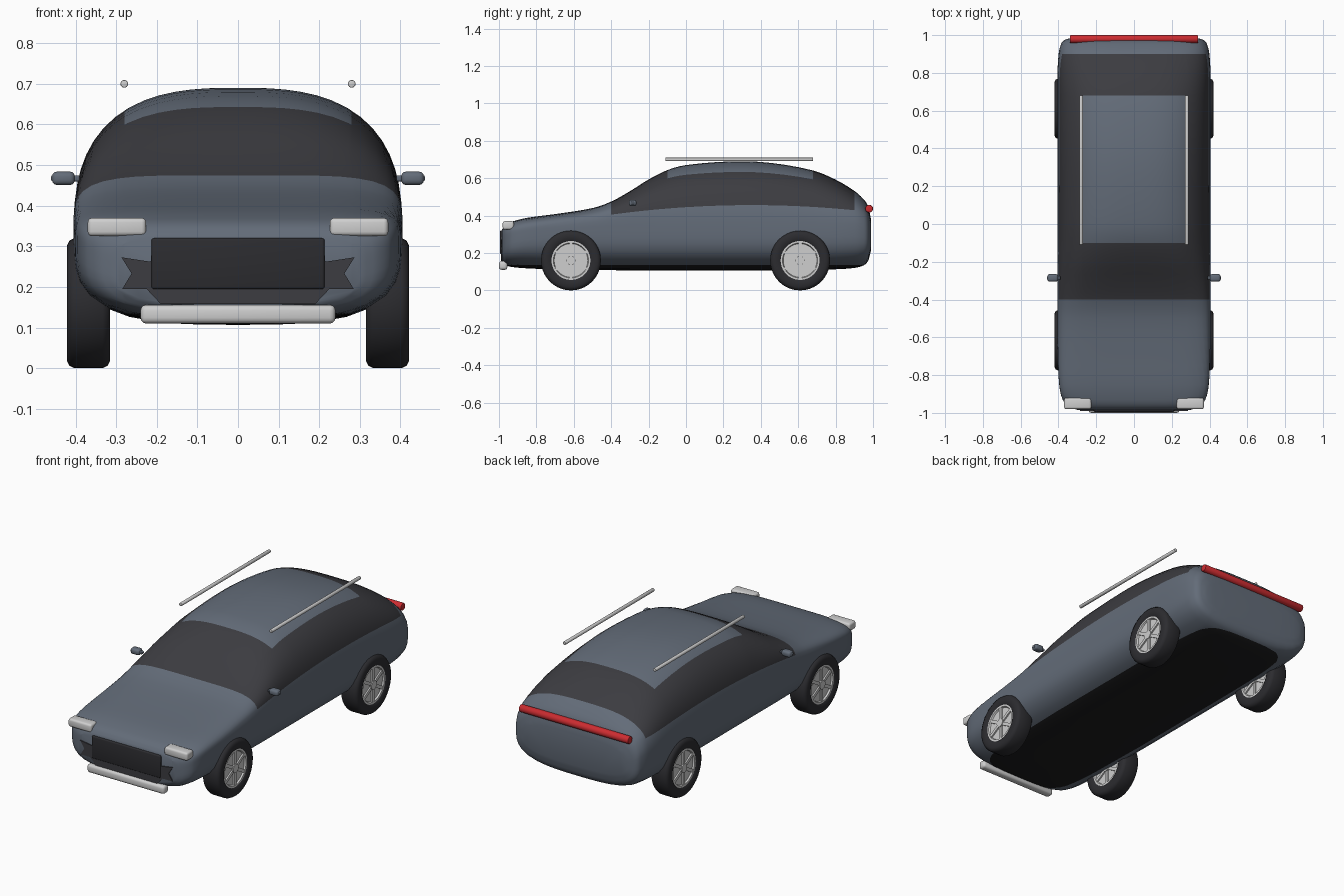
import bpy, bmesh, math
from mathutils import Matrix, Vector

if "Cube" in bpy.data.objects:
    bpy.data.objects.remove(bpy.data.objects["Cube"])


def material(name, rgb):
    m = bpy.data.materials.new(name)
    m.diffuse_color = (*rgb, 1)
    m.use_nodes = True
    m.node_tree.nodes["Principled BSDF"].inputs["Base Color"].default_value = m.diffuse_color
    return m


PAINT = material("slate_paint", (0.125, 0.15, 0.19))
GLASS = material("dark_glass", (0.045, 0.045, 0.052))
UNDER = material("underbody_black", (0.012, 0.012, 0.013))
RUBBER = material("rubber", (0.025, 0.025, 0.029))
SILVER = material("silver", (0.62, 0.62, 0.62))
RED = material("red_lens", (0.6, 0.025, 0.03))


def finish(bm, name, mats, angle=40):
    bmesh.ops.recalc_face_normals(bm, faces=bm.faces)
    me = bpy.data.meshes.new(name)
    bm.to_mesh(me)
    bm.free()
    ob = bpy.data.objects.new(name, me)
    bpy.context.collection.objects.link(ob)
    for m in mats:
        me.materials.append(m)
    bpy.ops.object.select_all(action='DESELECT')
    ob.select_set(True)
    bpy.context.view_layer.objects.active = ob
    bpy.ops.object.shade_smooth_by_angle(angle=math.radians(angle))
    return ob


def box(name, lo, hi, mat, bevel=0.01, seg=3):
    lo, hi = Vector(lo), Vector(hi)
    bm = bmesh.new()
    bmesh.ops.create_cube(bm, size=1)
    for v in bm.verts:
        v.co = (lo + hi) / 2 + Vector(a * b for a, b in zip(v.co, hi - lo))
    bmesh.ops.bevel(bm, geom=bm.edges[:], offset=bevel, segments=seg,
                    profile=0.5, affect='EDGES')
    return finish(bm, name, [mat])


def rod(name, centre, radius, length, axis, mat):
    bm = bmesh.new()
    bmesh.ops.create_cone(bm, cap_ends=True, segments=16, radius1=radius,
                          radius2=radius, depth=length)
    caps = [e for e in bm.edges if abs(e.verts[0].co.z - e.verts[1].co.z) < 1e-5]
    bmesh.ops.bevel(bm, geom=caps, offset=radius * 0.25, segments=2,
                    profile=0.5, affect='EDGES')
    rot = Matrix.Rotation(math.pi / 2, 4, 'Y' if axis == 'X' else 'X')
    bm.transform(Matrix.Translation(centre) @ rot)
    return finish(bm, name, [mat])


# Body stations: y, top, bottom, half width, waist height, top roundness
STATIONS = [
    (-0.984, .325, .155, .300, .24, 5.0), (-0.965, .350, .135, .345, .26, 5.0),
    (-0.93, .368, .125, .378, .28, 5.0), (-0.85, .388, .118, .396, .30, 5.0),
    (-0.70, .408, .112, .403, .31, 5.0), (-0.50, .440, .109, .405, .32, 5.0),
    (-0.40, .475, .108, .405, .32, 4.8), (-0.30, .530, .107, .405, .32, 4.0),
    (-0.20, .593, .107, .405, .32, 3.3), (-0.10, .643, .107, .405, .32, 2.9),
    (0.00, .670, .107, .405, .32, 2.8), (0.25, .690, .107, .405, .32, 2.75),
    (0.45, .682, .107, .405, .32, 2.75), (0.68, .641, .109, .405, .32, 2.8),
    (0.80, .592, .113, .405, .32, 2.9), (0.90, .532, .120, .399, .32, 3.0),
    (0.95, .487, .134, .387, .31, 3.1), (0.975, .447, .160, .367, .30, 3.1),
    (0.988, .385, .210, .320, .29, 3.1)]


def belt(y):
    """Height of the lower window edge."""
    return 0.456 - 0.051 * ((0.35 - y) / 0.75) ** 2


def tangent(i, k):
    a, b = STATIONS[max(i - 1, 0)], STATIONS[min(i + 1, len(STATIONS) - 1)]
    return (b[k] - a[k]) / (b[0] - a[0])


def stations(sub=3):
    """Refine the stations with a smooth curve through them."""
    out = []
    for i in range(len(STATIONS) - 1):
        p, q = STATIONS[i], STATIONS[i + 1]
        h = q[0] - p[0]
        for s in range(sub):
            t = s / sub
            row = [p[0] + h * t]
            for k in range(1, 6):
                row.append((2*t**3 - 3*t**2 + 1) * p[k] + (3*t**2 - 2*t**3) * q[k]
                           + h * ((t**3 - 2*t**2 + t) * tangent(i, k)
                                  + (t**3 - t**2) * tangent(i + 1, k)))
            out.append(row)
    return out + [list(STATIONS[-1])]


LOW, MID, HIGH = 10, 3, 13


def section(y, top, bot, hw, zc, n):
    v = min(0.6, max(0.15, (belt(y) - zc) / (top - zc)))
    cut = math.atan2(v, (1 - v ** n) ** (1 / n))
    q = math.pi / 2
    angles = ([-q + q * i / LOW for i in range(LOW)]
              + [cut * i / MID for i in range(MID)]
              + [cut + (q - cut) * i / HIGH for i in range(HIGH + 1)])
    half = []
    for a in angles:
        e = n if a > 0 else 3.2
        c, s = max(math.cos(a), 0), math.sin(a)
        r = (c ** e + abs(s) ** e) ** (-1 / e)
        half.append((hw * c * r, y, zc + s * r * ((top - zc) if s > 0 else (zc - bot))))
    return half + [(-x, yy, z) for x, yy, z in half[-2:0:-1]]


# Body shell with windows, roof panel and underside
bm = bmesh.new()
rows = [[bm.verts.new(p) for p in section(*s)] for s in stations()]
count, half_rows = len(rows[0]), LOW + MID + HIGH
for a, b in zip(rows, rows[1:]):
    ym = (a[0].co.y + b[0].co.y) / 2
    for j in range(count):
        k = (j + 1) % count
        f = bm.faces.new((a[j], a[k], b[k], b[j]))
        side = min(j, 2 * half_rows - 1 - j)
        f.material_index = 1 if side >= LOW + MID and -0.4 < ym < 0.9 else 0
bm.faces.new(rows[0])
bm.faces.new(rows[-1])
for co, no in (((0.28, 0, 0), (1, 0, 0)), ((-0.28, 0, 0), (1, 0, 0)),
               ((0, 0, 0.135), (0, 0, 1))):
    bmesh.ops.bisect_plane(bm, geom=bm.verts[:] + bm.edges[:] + bm.faces[:],
                           plane_co=co, plane_no=no, dist=1e-5)
for f in bm.faces:
    c = f.calc_center_median()
    if abs(c.x) < 0.28 and -0.1 < c.y < 0.68 and c.z > 0.4:
        f.material_index = 0
    elif c.z < 0.135:
        f.material_index = 2
finish(bm, "body", [PAINT, GLASS, UNDER])

# Jagged air intake behind the grille
edge = [(.21, .318), (.215, .262), (.287, .273), (.262, .233),
        (.285, .195), (.225, .195), (.19, .158)]
bm = bmesh.new()
f = bm.faces.new([bm.verts.new((x, -0.989, z)) for x, z in
                  edge + [(-x, z) for x, z in reversed(edge)]])
ext = bmesh.ops.extrude_face_region(bm, geom=[f])
bmesh.ops.translate(bm, vec=(0, 0.008, 0),
                    verts=[g for g in ext["geom"] if isinstance(g, bmesh.types.BMVert)])
finish(bm, "air_intake", [GLASS])

box("grille", (-.213, -.995, .195), (.213, -.96, .32), RUBBER, 0.006)
box("front_bumper", (-.24, -1.0, .11), (.24, -.955, .156), SILVER, 0.014)
rod("tail_light", (0, .979, .437), 0.021, 0.68, 'X', RED)


def wheel(name, cx, cy):
    """Tyre ring plus a rim with spokes on both faces."""
    def lathe(profile, seg):
        b = bmesh.new()
        rings = [[b.verts.new((x, r * math.cos(2 * math.pi * i / seg),
                               r * math.sin(2 * math.pi * i / seg)))
                  for i in range(seg)] for x, r in profile]
        for p, q in zip(rings, rings[1:] + rings[:1]):
            for i in range(seg):
                k = (i + 1) % seg
                b.faces.new((p[i], p[k], q[k], q[i]))
        return b
    place = Matrix.Translation((cx, cy, 0.16))
    outer = [(.044, .100), (.053, .112), (.053, .142), (.047, .154), (.035, .16)]
    b = lathe(outer + [(-x, r) for x, r in reversed(outer)], 40)
    b.transform(place)
    finish(b, name + "_tyre", [RUBBER])
    b = lathe([(.038, .001), (.038, .09), (.047, .094), (.047, .105),
               (-.047, .105), (-.047, .094), (-.038, .09), (-.038, .001)], 40)
    for i in range(6):
        m = (Matrix.Rotation(i * math.pi / 3, 4, 'X')
             @ Matrix.Translation((0, 0, 0.053))
             @ Matrix.Diagonal((0.092, 0.018, 0.09, 1)))
        bmesh.ops.create_cube(b, size=1, matrix=m)
    bmesh.ops.create_cone(b, cap_ends=True, segments=20, radius1=0.024, radius2=0.024,
                          depth=0.1, matrix=Matrix.Rotation(math.pi / 2, 4, 'Y'))
    b.transform(place)
    finish(b, name + "_rim", [SILVER])


# Parts repeated on both sides
for s, side in ((1, "right"), (-1, "left")):
    for y, end in ((-0.615, "front"), (0.61, "rear")):
        wheel(f"{end}_{side}_wheel", s * 0.368, y)
    rod(f"{side}_roof_rail", (s * .28, .285, .70), 0.0095, 0.79, 'Y', SILVER)
    box(f"{side}_headlight", (s * .298 - .072, -.98, .325),
        (s * .298 + .072, -.92, .37), SILVER, 0.011)
    box(f"{side}_mirror", (s * .43 - .028, -.305, .451),
        (s * .43 + .028, -.265, .484), PAINT, 0.012)
    box(f"{side}_mirror_arm", (s * .425 - .035, -.295, .46),
        (s * .425 + .035, -.275, .475), PAINT, 0.004)
